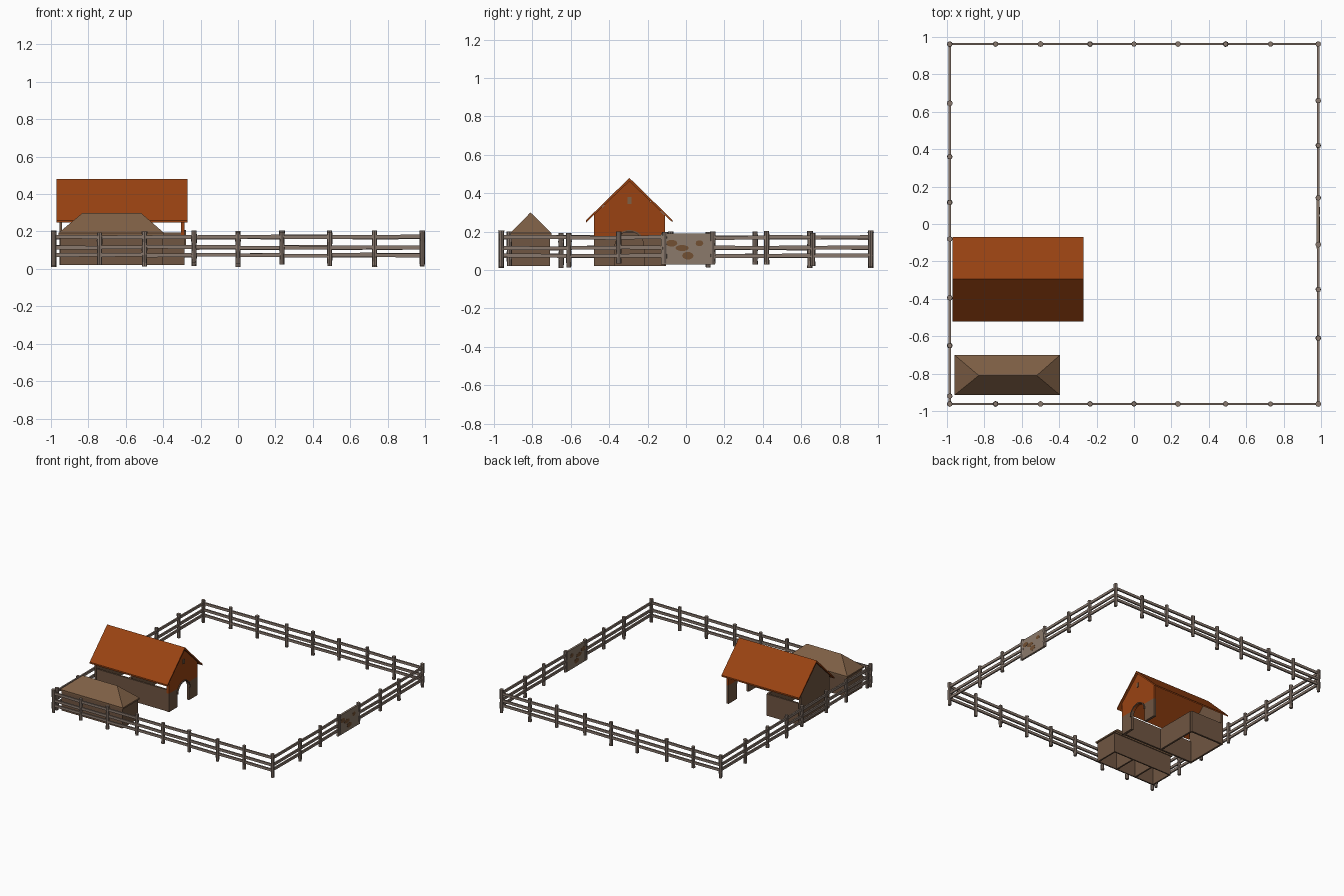
import bpy, bmesh, math, random
from mathutils import Vector, Matrix

random.seed(4)
if "Cube" in bpy.data.objects:
    bpy.data.objects.remove(bpy.data.objects["Cube"])


def material(name, rgb):
    m = bpy.data.materials.new(name)
    m.use_nodes = True
    m.diffuse_color = (*rgb, 1)
    m.node_tree.nodes["Principled BSDF"].inputs["Base Color"].default_value = (*rgb, 1)
    return m


ROOF = material("rust_orange", (0.32, 0.055, 0.006))
TAN = material("thatch_tan", (0.21, 0.115, 0.06))
WALL = material("plank_brown", (0.16, 0.092, 0.054))
FENCE = material("weathered_wood", (0.25, 0.19, 0.155))
PANEL = material("pale_board", (0.26, 0.195, 0.145))
PATCH = material("patch_brown", (0.17, 0.08, 0.032))


def finish(bm, name, *mats):
    bmesh.ops.recalc_face_normals(bm, faces=bm.faces)
    mesh = bpy.data.meshes.new(name)
    bm.to_mesh(mesh)
    bm.free()
    for m in mats:
        mesh.materials.append(m)
    ob = bpy.data.objects.new(name, mesh)
    bpy.context.collection.objects.link(ob)
    return ob


def add_box(bm, x, y, z):
    """Box from (low, high) ranges."""
    mid = Vector([sum(r) / 2 for r in (x, y, z)])
    size = [r[1] - r[0] for r in (x, y, z)]
    bmesh.ops.create_cube(bm, size=1, matrix=Matrix.Translation(mid) @ Matrix.Diagonal((*size, 1)))


def boxes(name, mat, *ranges):
    bm = bmesh.new()
    for r in ranges:
        add_box(bm, *r)
    return finish(bm, name, mat)


def prism(profile, x0, x1):
    """Extrude a (y, z) outline along x."""
    bm = bmesh.new()
    face = bm.faces.new([bm.verts.new((x0, y, z)) for y, z in profile])
    ext = bmesh.ops.extrude_face_region(bm, geom=[face])["geom"]
    bmesh.ops.translate(bm, vec=(x1 - x0, 0, 0),
                        verts=[v for v in ext if isinstance(v, bmesh.types.BMVert)])
    return bm


# Barn: ridge along x
MID, BASE = -0.295, 0.02
roof = [(MID - 0.225, 0.26), (MID, 0.48), (MID + 0.225, 0.26),
        (MID + 0.225, 0.248), (MID, 0.462), (MID - 0.225, 0.248)]
finish(prism(roof, -0.97, -0.27), "barn_roof", ROOF)

gable = [(MID + 0.185, BASE), (MID + 0.185, 0.285), (MID, 0.463),
         (MID - 0.185, 0.285), (MID - 0.185, BASE)]
finish(prism(gable, -0.955, -0.94), "barn_closed_end", WALL)

# Open barn end: arched doorway, orange above and planks below
R, SPRING = 0.075, 0.125
arch = [(MID - R * math.cos(a), SPRING + R * math.sin(a))
        for a in (math.pi * i / 12 for i in range(13))]
outline = gable + [(MID - R, BASE)] + arch + [(MID + R, BASE)]
bm = prism(outline, -0.305, -0.285)
bmesh.ops.triangulate(bm, faces=[f for f in bm.faces if len(f.verts) > 4])
bmesh.ops.bisect_plane(bm, geom=bm.verts[:] + bm.edges[:] + bm.faces[:],
                       plane_co=(0, 0, 0.17), plane_no=(0, 0, 1))
for f in bm.faces:
    f.material_index = 0 if f.calc_center_median().z > 0.17 else 1
finish(bm, "barn_arched_end", ROOF, WALL)

# Trim around the arch
outer = [(MID + (y - MID) * 1.12, SPRING + (z - SPRING) * 1.12) for y, z in arch]
finish(prism(outer + arch[::-1], -0.285, -0.278), "arch_trim", WALL)

boxes("gable_vent", TAN, ((-0.286, -0.279), (MID - 0.01, MID + 0.01), (0.345, 0.38)))
boxes("barn_low_walls", WALL,
      ((-0.94, -0.285), (-0.475, -0.46), (BASE, 0.195)),
      ((-0.94, -0.65), (-0.12, -0.105), (BASE, 0.195)),
      ((-0.66, -0.645), (-0.46, -0.12), (BASE, 0.195)))

# Small shed with a hipped roof
corners = [(x, y, z) for x in (-0.96, -0.395) for y in (-0.915, -0.70) for z in (0.18, 0.192)]
ridge = [(-0.83, -0.81, 0.30), (-0.52, -0.81, 0.30)]
bm = bmesh.new()
for p in corners + ridge:
    bm.verts.new(p)
bmesh.ops.convex_hull(bm, input=bm.verts[:])
bmesh.ops.dissolve_limit(bm, angle_limit=0.01, verts=bm.verts[:], edges=bm.edges[:])
finish(bm, "shed_roof", TAN)

tall = (BASE, 0.182)
shed = [((-0.95, -0.405), y, tall) for y in ((-0.908, -0.898), (-0.717, -0.707))]
shed += [((x, x + 0.012), (-0.898, -0.717), tall) for x in (-0.95, -0.775, -0.595, -0.417)]
boxes("shed_walls", WALL, *shed)

# Fence
X, Y = 0.985, 0.962
RAILS = (0.073, 0.115, 0.17)


def fence(name, points):
    posts, rails = bmesh.new(), bmesh.new()
    for p in points:
        low = random.uniform(0.01, 0.035)
        top = random.uniform(0.193, 0.207)
        # Rough-hewn post: stacked, slightly uneven rings
        made = bmesh.ops.create_cone(posts, cap_ends=True, segments=8, radius1=0.012,
                                     radius2=0.013, depth=top - low,
                                     matrix=Matrix.Translation((p.x, p.y, (low + top) / 2)))
        sides = {e for v in made["verts"] for e in v.link_edges
                 if abs(e.verts[0].co.z - e.verts[1].co.z) > 0.1}
        bmesh.ops.subdivide_edges(posts, edges=list(sides), cuts=3)
    for v in posts.verts:
        near = min(points, key=lambda p: (p - v.co.xy).length)
        k = 1.1 + 0.12 * math.sin(v.co.z * 60 + near.x * 9 + near.y * 7)
        v.co.xy = near + (v.co.xy - near) * k
    for a, b in zip(points, points[1:]):
        d = b - a
        for z in RAILS:
            c = (a + b) / 2
            m = (Matrix.Translation((c.x, c.y, z + random.uniform(-0.003, 0.003)))
                 @ Matrix.Rotation(math.atan2(d.y, d.x), 4, 'Z')
                 @ Matrix.Rotation(random.uniform(-0.012, 0.012), 4, 'Y')
                 @ Matrix.Diagonal((d.length, 0.012, 0.02, 1)))
            bmesh.ops.create_cube(rails, size=1, matrix=m)
    ob = finish(posts, name + "_posts", FENCE)
    finish(rails, name + "_rails", FENCE)
    bpy.ops.object.select_all(action='DESELECT')
    bpy.context.view_layer.objects.active = ob
    ob.select_set(True)
    bpy.ops.object.shade_smooth_by_angle()


across = [-X, -0.74, -0.5, -0.235, 0, 0.235, 0.49, 0.73, X]
fence("front_fence", [Vector((x, -Y)) for x in across])
fence("back_fence", [Vector((x, Y)) for x in across])
fence("left_fence", [Vector((X, y)) for y in (-Y, -0.61, -0.35, -0.11, 0.14, 0.42, 0.66, Y)])
fence("right_fence", [Vector((-X, y)) for y in
                      (-Y, -0.92, -0.65, -0.395, -0.08, 0.115, 0.36, 0.645, Y)])

# Boarded fence section with worn patches
boxes("fence_board", PANEL, ((X - 0.008, X + 0.008), (-0.13, 0.15), (0.03, 0.19)))
bm = bmesh.new()
for y, z, w, h in ((-0.075, 0.14, 0.03, 0.018), (-0.02, 0.115, 0.035, 0.016),
                   (0.01, 0.075, 0.03, 0.02), (0.07, 0.14, 0.02, 0.016)):
    bmesh.ops.create_cone(bm, cap_ends=True, segments=10, radius1=1, radius2=1, depth=1,
                          matrix=Matrix.Translation((X, y, z))
                          @ Matrix.Diagonal((0.019, w, h, 1))
                          @ Matrix.Rotation(math.pi / 2, 4, 'Y'))
finish(bm, "board_patches", PATCH)
